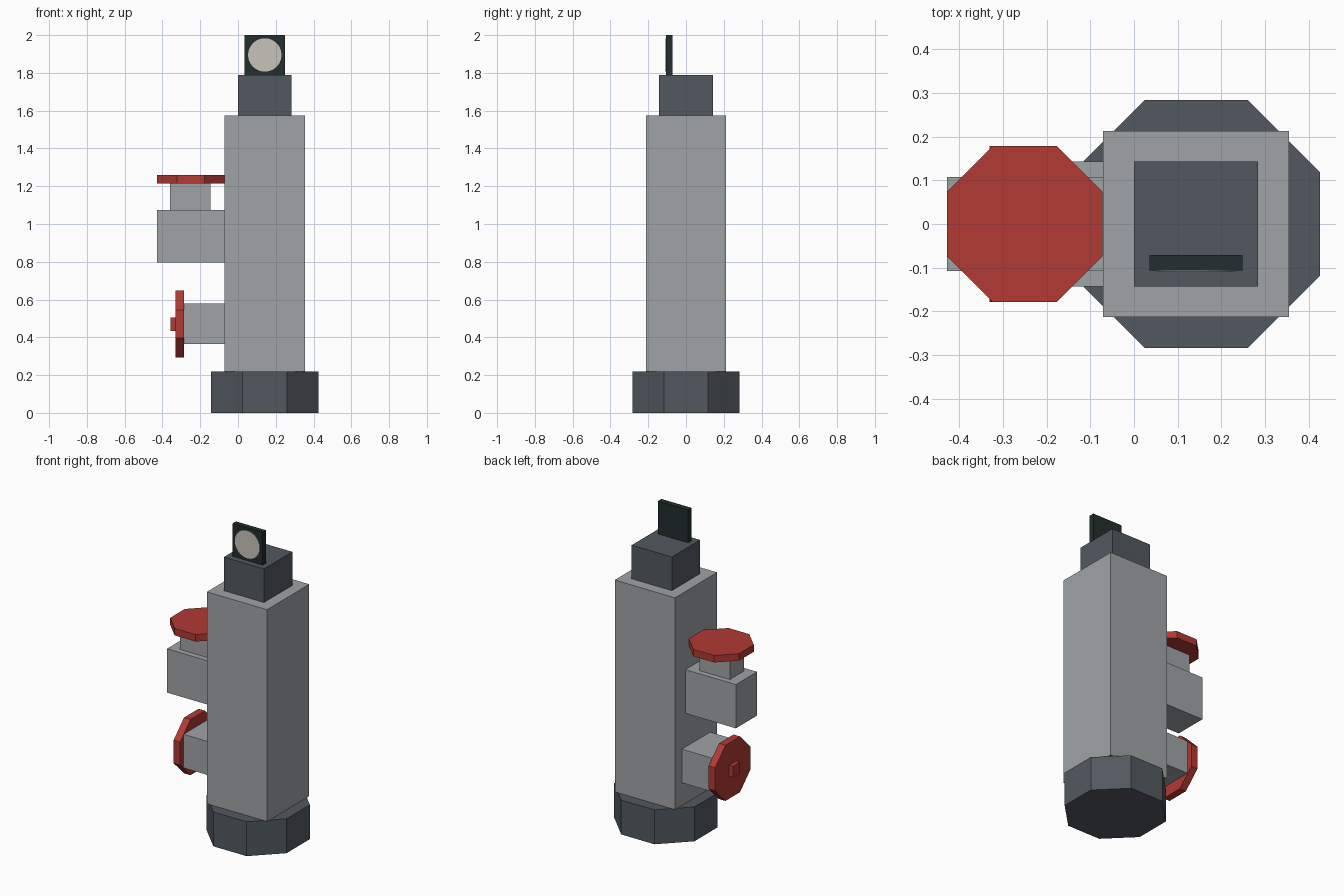
import bpy, math
from mathutils import Matrix

if "Cube" in bpy.data.objects:
    bpy.data.objects.remove(bpy.data.objects["Cube"])


def material(name, rgb):
    def lin(c):
        c /= 255
        return c / 12.92 if c <= 0.04045 else ((c + 0.055) / 1.055) ** 2.4
    m = bpy.data.materials.new(name)
    m.diffuse_color = (*[lin(c) for c in rgb], 1)
    m.use_nodes = True
    m.node_tree.nodes["Principled BSDF"].inputs["Base Color"].default_value = m.diffuse_color
    return m


GREY = material("light grey metal", (160, 164, 166))
SLATE = material("dark slate metal", (82, 89, 96))
RED = material("valve red", (178, 58, 52))
BLACK = material("gauge black", (34, 47, 46))
WHITE = material("dial white", (201, 196, 186))


def box(name, x, y, z, mat):
    """Box from (min, max) ranges on each axis."""
    centre = [(a + b) / 2 for a, b in (x, y, z)]
    bpy.ops.mesh.primitive_cube_add(size=1, location=centre)
    ob = bpy.context.object
    ob.name = name
    ob.data.transform(Matrix.Diagonal([b - a for a, b in (x, y, z)] + [1]))
    ob.data.materials.append(mat)
    return ob


def prism(name, centre, apothem, depth, sides, mat, axis="Z"):
    """Regular prism with flats facing the axes, lying along the given axis."""
    bpy.ops.mesh.primitive_cylinder_add(
        vertices=sides, radius=apothem / math.cos(math.pi / sides),
        depth=depth, location=centre)
    ob = bpy.context.object
    ob.name = name
    ob.data.transform(Matrix.Rotation(math.pi / sides, 4, "Z"))
    if axis != "Z":
        ob.data.transform(Matrix.Rotation(math.pi / 2, 4, "Y" if axis == "X" else "X"))
    ob.data.materials.append(mat)
    return ob


CX = 0.142  # column centre

# Octagonal foot, square column and top cap
prism("base", (CX, 0, 0.11), 0.284, 0.22, 8, SLATE)
box("column", (CX - 0.213, CX + 0.213), (-0.213, 0.213), (0.22, 1.575), GREY)
box("cap", (0, 0.284), (-0.143, 0.143), (1.575, 1.79), SLATE)

# Pressure gauge with a thin dial plate
box("gauge_plate", (0.035, 0.248), (-0.106, -0.071), (1.79, 2.0), BLACK)
prism("gauge_dial", (CX, -0.107, 1.895), 0.088, 0.004, 32, WHITE, "Y")

# Upper valve: body, stem and horizontal wheel
box("upper_valve_body", (-0.428, -0.071), (-0.107, 0.107), (0.795, 1.075), GREY)
box("upper_valve_stem", (-0.36, -0.146), (-0.071, 0.071), (1.075, 1.217), GREY)
prism("upper_wheel", (-0.25, 0, 1.238), 0.178, 0.045, 8, RED)

# Lower valve: body, upright wheel and hub
box("lower_valve_body", (-0.285, -0.071), (-0.143, 0.143), (0.365, 0.58), GREY)
prism("lower_wheel", (-0.308, 0, 0.47), 0.178, 0.046, 8, RED, "X")
box("lower_wheel_hub", (-0.357, -0.331), (-0.036, 0.036), (0.434, 0.506), RED)
